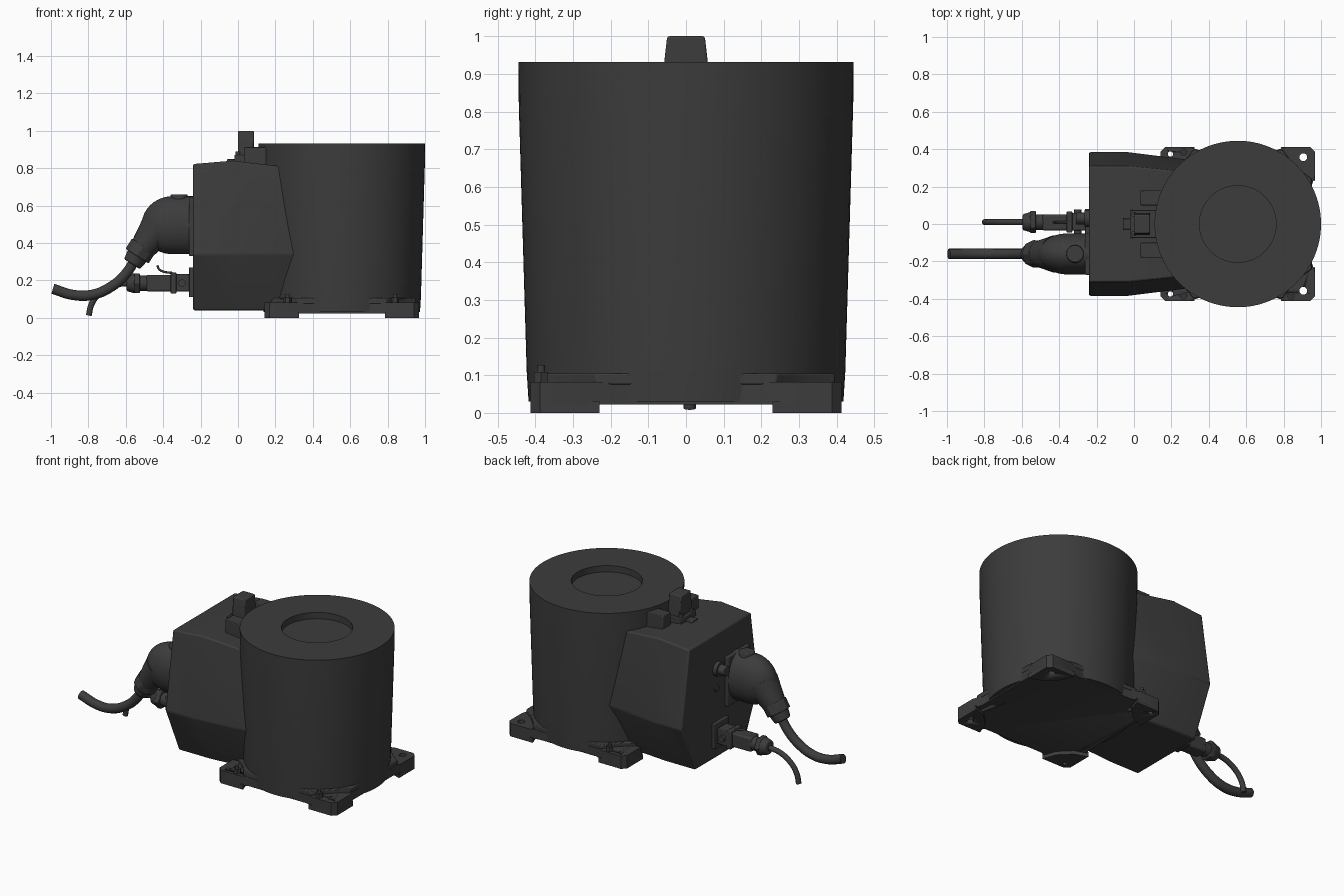
import bpy, bmesh, math
from mathutils import Vector

if "Cube" in bpy.data.objects:
    bpy.data.objects.remove(bpy.data.objects["Cube"])

dark = bpy.data.materials.new("dark_grey")
dark.diffuse_color = (0.045, 0.045, 0.045, 1)
dark.use_nodes = True
dark.node_tree.nodes["Principled BSDF"].inputs["Base Color"].default_value = dark.diffuse_color


def finish(ob, bevel=0.0):
    bpy.context.view_layer.objects.active = ob
    bpy.ops.object.select_all(action='DESELECT')
    ob.select_set(True)
    ob.data.materials.append(dark)
    if bevel:
        m = ob.modifiers.new("bevel", 'BEVEL')
        m.width, m.segments, m.limit_method = bevel, 2, 'ANGLE'
    bpy.ops.object.shade_smooth_by_angle(angle=math.radians(32))
    return ob


def from_bm(name, bm, bevel=0.0):
    bmesh.ops.recalc_face_normals(bm, faces=bm.faces)
    me = bpy.data.meshes.new(name)
    bm.to_mesh(me)
    bm.free()
    ob = bpy.data.objects.new(name, me)
    bpy.context.collection.objects.link(ob)
    return finish(ob, bevel)


def loft(name, sections, bevel=0.0):
    """Join equal-length closed loops of points and cap both ends."""
    bm = bmesh.new()
    loops = [[bm.verts.new(p) for p in s] for s in sections]
    n = len(loops[0])
    for a, b in zip(loops, loops[1:]):
        for i in range(n):
            j = (i + 1) % n
            bm.faces.new((a[i], a[j], b[j], b[i]))
    bm.faces.new(loops[0])
    bm.faces.new(loops[-1])
    return from_bm(name, bm, bevel)


def prism(name, pts, z0, z1, bevel=0.0):
    return loft(name, [[(x, y, z) for x, y in pts] for z in (z0, z1)], bevel)


def box(name, x, y, z, bevel=0.004):
    return prism(name, [(x[0], y[0]), (x[1], y[0]), (x[1], y[1]), (x[0], y[1])], z[0], z[1], bevel)


def rod(name, p, q, r1, r2=None, sides=32, bevel=0.0):
    p, q = Vector(p), Vector(q)
    rot = (q - p).to_track_quat('Z', 'Y')
    ring = [(math.cos(2 * math.pi * i / sides), math.sin(2 * math.pi * i / sides)) for i in range(sides)]
    r2 = r1 if r2 is None else r2
    return loft(name, [[c + rot @ Vector((u * r, v * r, 0)) for u, v in ring]
                       for c, r in ((p, r1), (q, r2))], bevel)


def cable(name, pts, r):
    cu = bpy.data.curves.new(name, 'CURVE')
    cu.dimensions, cu.bevel_depth, cu.bevel_resolution, cu.use_fill_caps = '3D', r, 5, True
    sp = cu.splines.new('BEZIER')
    sp.bezier_points.add(len(pts) - 1)
    for b, p in zip(sp.bezier_points, pts):
        b.co, b.handle_left_type, b.handle_right_type = p, 'AUTO', 'AUTO'
    ob = bpy.data.objects.new(name, cu)
    bpy.context.collection.objects.link(ob)
    bpy.context.view_layer.objects.active = ob
    bpy.ops.object.select_all(action='DESELECT')
    ob.select_set(True)
    bpy.ops.object.convert(target='MESH')
    return finish(bpy.context.view_layer.objects.active)


def turn4(quadrant, k):
    """Rotate a point list by k quarter turns about the drum axis."""
    c, s = ((1, 0), (0, 1), (-1, 0), (0, -1))[k]
    return [(CX + c * x - s * y, s * x + c * y) for x, y in quadrant]


CX = 0.555

# Tapered drum with a round recess in its top
profile = [(0.418, 0.03), (0.423, 0.11), (0.444, 0.82), (0.445, 0.932), (0.205, 0.932), (0.205, 0.892)]
N = 96
loft("drum", [[(CX + r * math.cos(2 * math.pi * i / N), r * math.sin(2 * math.pi * i / N), z)
               for i in range(N)] for r, z in profile])

# Square base plate with drilled corner lobes
lobe = [(0.393, -0.2), (0.393, 0.2), (0.413, 0.26), (0.413, 0.387), (0.387, 0.413), (0.26, 0.413)]
plate = prism("base_plate", [p for k in range(4) for p in turn4(lobe, k)], 0.022, 0.082)
deck = [(0.396, -0.24), (0.396, 0.24), (0.33, 0.29), (0.29, 0.33)]
prism("base_deck", [p for k in range(4) for p in turn4(deck, k)], 0.075, 0.105, 0.005)

# Corner feet
foot = [(0.413, 0.23), (0.413, 0.387), (0.387, 0.413), (0.23, 0.413), (0.26, 0.33), (0.33, 0.26)]
feet = [prism("foot_%d" % (k + 1), turn4(foot, k), 0, 0.03) for k in range(4)]

# Mounting holes
for s in (-1, 1):
    for x, y, r in ((0.905, 0.357, 0.021), (0.195, 0.374, 0.014)):
        cut = rod("hole_cutter", (x, s * y, -0.1), (x, s * y, 0.3), r, sides=24)
        cut.hide_render = True
        for ob in [plate] + feet:
            m = ob.modifiers.new("hole", 'BOOLEAN')
            m.object, m.operation, m.solver = cut, 'DIFFERENCE', 'EXACT'
            bpy.context.view_layer.objects.active = ob
            bpy.ops.object.modifier_apply(modifier=m.name)
        bpy.data.objects.remove(cut)

# Earth bolts on the plate
for i, (x, y) in enumerate(((0.84, -0.385), (0.265, -0.385), (0.265, 0.385))):
    rod("bolt_head_%d" % i, (x, y, 0.08), (x, y, 0.108), 0.022, sides=6)
    rod("bolt_stud_%d" % i, (x, y, 0.1), (x, y, 0.127), 0.011, sides=16)

# Faceted rear cabinet, tapering into the drum
def section(x, f, top):
    half = [(0.25, 0.04), (0.385, 0.34), (0.31, top)]
    return [(x, y * f, z) for y, z in half] + [(x, -y * f, z) for y, z in reversed(half)]

loft("cabinet", [section(-0.24, 1, 0.822), section(-0.03, 1, 0.84), section(0.4, 0.86, 0.79)], 0.008)

# Connector and blocks on top of the cabinet
loft("top_connector", [[(x, y * w, z) for x, y in ((0, -1), (0.085, -1), (0.085, 1), (0, 1))]
                       for z, w in ((0.82, 0.06), (0.93, 0.058), (1.0, 0.05))], 0.006)
box("top_connector_base", (-0.02, 0.13), (-0.075, 0.075), (0.82, 0.87))
box("top_connector_lip", (-0.06, 0.02), (-0.03, 0.03), (0.82, 0.848))
for s in (-1, 1):
    box("top_block_%s" % ("front" if s < 0 else "back"), (0.035, 0.2),
        tuple(sorted((s * 0.1, s * 0.18))), (0.8, 0.912))
    rod("connector_screw_%d" % s, (-0.0, s * 0.05, 0.83), (0.0, s * 0.05, 0.89), 0.014, sides=16)

# Large angled plug
Y = -0.16
box("large_plug_flange", (-0.262, -0.23), (-0.272, -0.048), (0.33, 0.645), 0.006)
dome = bmesh.new()
bmesh.ops.create_uvsphere(dome, u_segments=40, v_segments=24, radius=1)
for v in dome.verts:
    long = 0.165 if v.co.x < 0 else 0.12
    v.co = Vector((-0.35 + long * v.co.x, Y + 0.11 * v.co.y, 0.495 + 0.155 * v.co.z))
from_bm("large_plug_dome", dome)
loft("large_plug_sleeve", [[(x, Y + 0.11 * math.cos(a), 0.495 + 0.155 * math.sin(a))
                            for a in (2 * math.pi * i / 40 for i in range(40))] for x in (-0.24, -0.35)])
rod("large_plug_cap", (-0.315, Y, 0.62), (-0.315, Y, 0.66), 0.05, 0.045, bevel=0.005)
rod("large_plug_neck", (-0.42, Y, 0.49), (-0.515, Y, 0.365), 0.1, 0.068)
rod("large_plug_nut", (-0.505, Y, 0.385), (-0.54, Y, 0.33), 0.074, sides=8, bevel=0.005)
rod("large_plug_gland", (-0.53, Y, 0.345), (-0.567, Y, 0.287), 0.062, 0.05, bevel=0.008)
cable("large_cable", [(-0.54, Y, 0.33), (-0.6, Y, 0.235), (-0.68, Y, 0.165), (-0.78, Y, 0.123),
                      (-0.88, Y, 0.122), (-0.99, Y, 0.155)], 0.028)

# Small straight plug
y0, zc = 0.01, 0.185
box("small_plug_flange", (-0.262, -0.23), (-0.06, 0.08), (0.11, 0.27))
box("small_plug_socket", (-0.34, -0.25), (-0.035, 0.06), (0.14, 0.235))
box("small_plug_collar", (-0.36, -0.33), (-0.045, 0.068), (0.13, 0.243))
box("small_plug_body", (-0.49, -0.35), (-0.035, 0.05), (0.14, 0.23), 0.01)
rod("small_plug_nut", (-0.555, y0, zc), (-0.525, y0, zc), 0.06, sides=6, bevel=0.004)
rod("small_plug_neck", (-0.54, y0, zc), (-0.48, y0, zc), 0.042)
rod("small_plug_gland", (-0.595, y0, zc), (-0.55, y0, zc), 0.042, 0.055, bevel=0.006)
for s in (-1, 1):
    rod("small_plug_latch_pin_%d" % s, (-0.3, y0 + s * 0.04, zc), (-0.3, y0 + s * 0.068, zc), 0.02, sides=16)
cable("small_plug_latch", [(-0.35, y0, 0.24), (-0.39, y0, 0.245), (-0.42, y0, 0.258), (-0.432, y0, 0.28)], 0.006)
cable("small_cable", [(-0.57, y0, zc), (-0.66, y0, 0.175), (-0.735, y0, 0.135), (-0.782, y0, 0.075),
                      (-0.798, y0, 0.012)], 0.016)

# Round socket and port on the rear panel
rod("round_socket", (-0.23, 0.03, 0.6), (-0.31, 0.03, 0.6), 0.032, bevel=0.004)
rod("round_socket_ring", (-0.23, 0.03, 0.6), (-0.265, 0.03, 0.6), 0.045, sides=24)
rod("panel_port", (-0.23, 0.04, 0.48), (-0.248, 0.04, 0.48), 0.022, sides=24)
